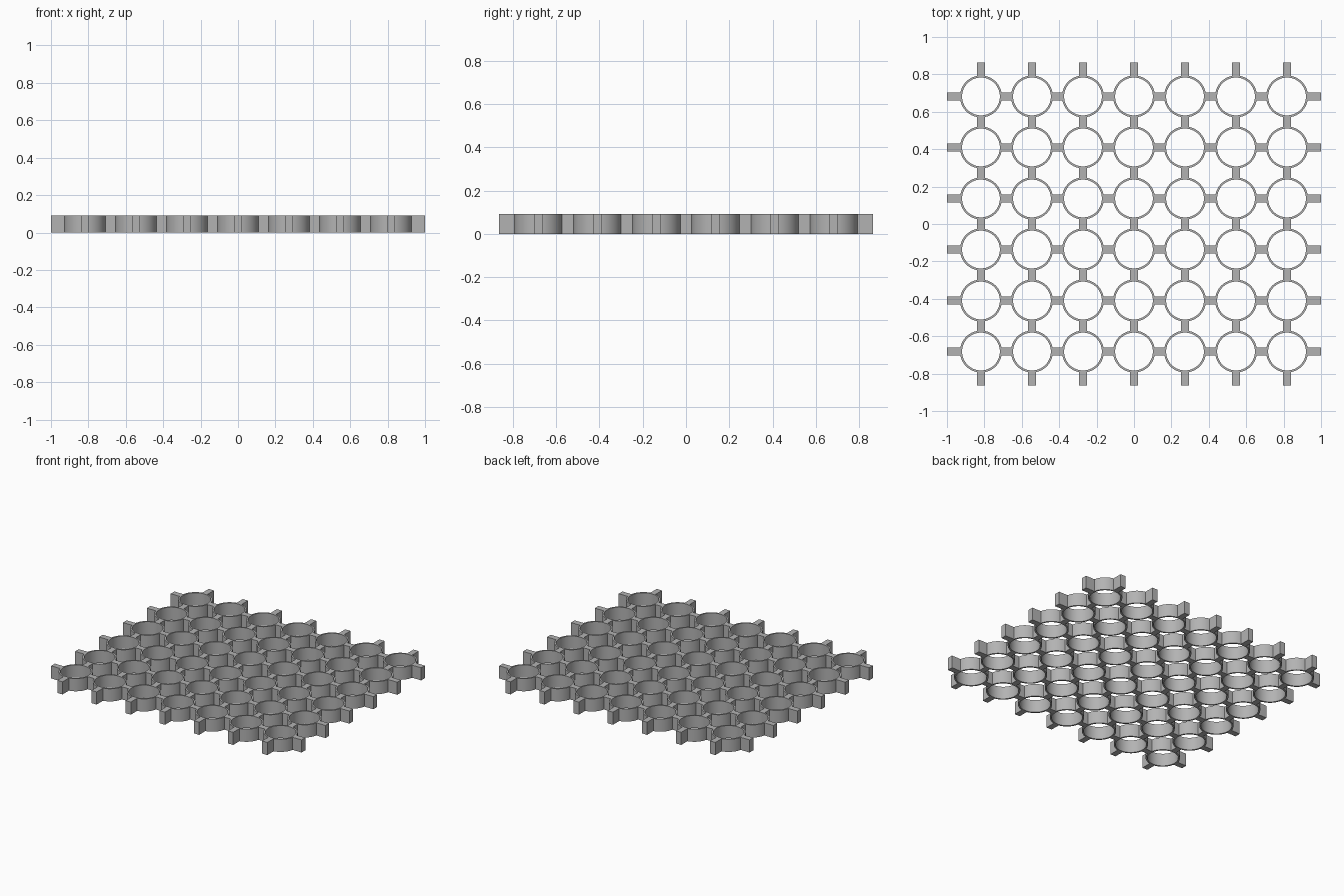
import bpy, bmesh, math

cube = bpy.data.objects.get("Cube")
if cube:
    bpy.data.objects.remove(cube, do_unlink=True)

COLS, ROWS = 7, 6
PITCH = 2 / 7.333
REACH = PITCH * 2 / 3          # ring centre to the tip of an outer tab
HEIGHT = 0.091
R_OUT, R_IN = 0.112, 0.101
TAB = 0.042                    # tab width
ROOT = 0.109                   # ring centre to the tab root, inside the wall
SIDES = 64

grey = bpy.data.materials.new("plain grey")
grey.use_nodes = True
COLOUR = (0.45, 0.45, 0.45, 1)
grey.diffuse_color = COLOUR
grey.node_tree.nodes["Principled BSDF"].inputs["Base Color"].default_value = COLOUR


def centres(count):
    return [(i - (count - 1) / 2) * PITCH for i in range(count)]


def finish(name, bm):
    bmesh.ops.recalc_face_normals(bm, faces=bm.faces)
    mesh = bpy.data.meshes.new(name)
    bm.to_mesh(mesh)
    bm.free()
    mesh.materials.append(grey)
    obj = bpy.data.objects.new(name, mesh)
    bpy.context.collection.objects.link(obj)
    return obj


def add_ring(bm, cx, cy):
    # rectangular wall section swept around the centre
    section = [(R_IN, 0), (R_OUT, 0), (R_OUT, HEIGHT), (R_IN, HEIGHT)]
    loops = []
    for s in range(SIDES):
        a = 2 * math.pi * s / SIDES
        loops.append([bm.verts.new((cx + r * math.cos(a), cy + r * math.sin(a), z))
                      for r, z in section])
    for s in range(SIDES):
        a, b = loops[s], loops[(s + 1) % SIDES]
        for k in range(4):
            n = (k + 1) % 4
            bm.faces.new((a[k], b[k], b[n], a[n]))


def add_box(bm, x0, x1, y0, y1):
    base = bmesh.ops.create_cube(bm, size=1)["verts"]
    for v in base:
        v.co = (x1 if v.co.x > 0 else x0, y1 if v.co.y > 0 else y0,
                HEIGHT if v.co.z > 0 else 0)


def spans(count):
    # link between each pair of rings, plus a free tab at both ends
    c = centres(count)
    links = [(a + ROOT, b - ROOT) for a, b in zip(c, c[1:])]
    return [(c[0] - REACH, c[0] - ROOT)] + links + [(c[-1] + ROOT, c[-1] + REACH)]


# Rings
bm = bmesh.new()
for x in centres(COLS):
    for y in centres(ROWS):
        add_ring(bm, x, y)
rings = finish("rings", bm)
bpy.context.view_layer.objects.active = rings
rings.select_set(True)
bpy.ops.object.shade_smooth_by_angle(angle=math.radians(30))

# Tabs running left to right
bm = bmesh.new()
for y in centres(ROWS):
    for x0, x1 in spans(COLS):
        add_box(bm, x0, x1, y - TAB / 2, y + TAB / 2)
finish("side_tabs", bm)

# Tabs running front to back
bm = bmesh.new()
for x in centres(COLS):
    for y0, y1 in spans(ROWS):
        add_box(bm, x - TAB / 2, x + TAB / 2, y0, y1)
finish("front_back_tabs", bm)
